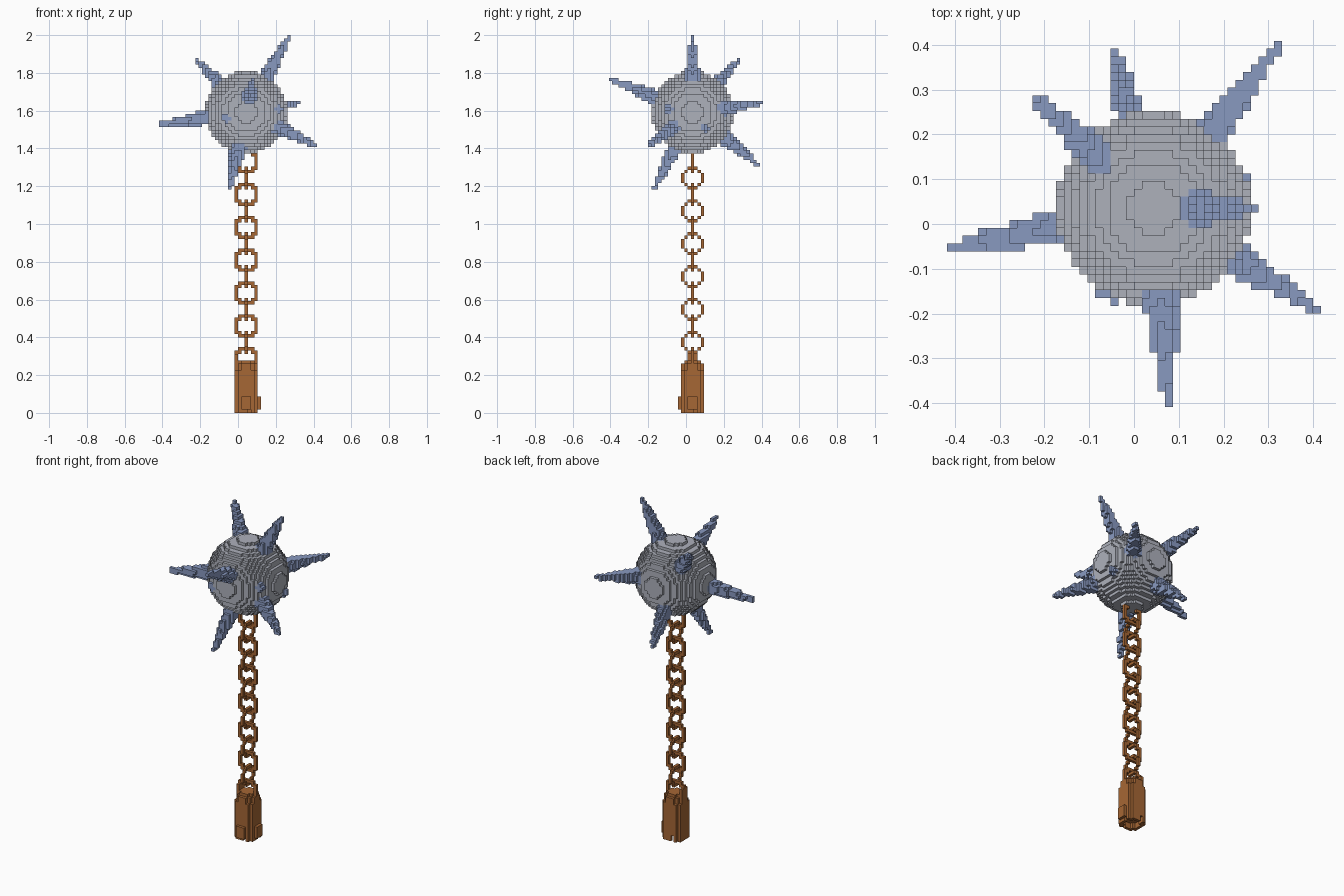
import bpy, bmesh
from math import hypot
from itertools import product
from mathutils import Vector

if "Cube" in bpy.data.objects:
    bpy.data.objects.remove(bpy.data.objects["Cube"], do_unlink=True)

UNIT = 2 / 115                       # edge of one block
ORIGIN = Vector((24, 23.5, 0))       # block coordinates of the world origin
CX, CY, CZ = 26, 25, 91              # block at the centre of the ball
BALL_R = 12.5


def material(name, rgb):
    mat = bpy.data.materials.new(name)
    mat.use_nodes = True
    mat.diffuse_color = (*rgb, 1)
    mat.node_tree.nodes["Principled BSDF"].inputs["Base Color"].default_value = (*rgb, 1)
    return mat


grey = material("stone grey", (0.42, 0.44, 0.50))
blue = material("steel blue", (0.25, 0.32, 0.53))
brown = material("rust brown", (0.38, 0.135, 0.035))

parts = []          # (name, material, blocks)
taken = set()       # every block already used


def add_part(name, mat, cells):
    cells = set(cells) - taken
    taken.update(cells)
    parts.append((name, mat, cells))


def spike_cells(tip, base_r, tip_r):
    """Blocks of a tapering spike that runs from inside the ball to its tip."""
    tip = Vector(tip)
    length, axis = tip.length, tip.normalized()
    root = BALL_R - 3
    cells = {(CX + round(tip.x), CY + round(tip.y), CZ + round(tip.z))}
    for p in product(range(-27, 28), repeat=3):
        p = Vector(p)
        along = p.dot(axis)
        if root <= along <= length + 0.01:
            t = (along - root) / (length - root)
            if (p - axis * along).length <= base_r + (tip_r - base_r) * t:
                cells.add((CX + int(p.x), CY + int(p.y), CZ + int(p.z)))
    return cells


def build(name, mat, cells):
    """Mesh the exposed sides of a set of blocks."""
    bm = bmesh.new()
    verts = {}

    def vert(c):
        if c not in verts:
            verts[c] = bm.verts.new((Vector(c) - ORIGIN) * UNIT)
        return verts[c]

    for cell in sorted(cells):
        for axis, side in product(range(3), (0, 1)):
            neighbour = list(cell)
            neighbour[axis] += 2 * side - 1
            if tuple(neighbour) in taken:
                continue
            ring = []
            for u, w in ((0, 0), (1, 0), (1, 1), (0, 1)):
                c = list(cell)
                c[axis] += side
                c[(axis + 1) % 3] += u
                c[(axis + 2) % 3] += w
                ring.append(vert(tuple(c)))
            bm.faces.new(ring if side else ring[::-1])
    mesh = bpy.data.meshes.new(name)
    bm.to_mesh(mesh)
    bm.free()
    mesh.materials.append(mat)
    bpy.context.collection.objects.link(bpy.data.objects.new(name, mesh))


# Long spikes, as tip offsets from the ball centre
long_tips = [(-26, -5, -3.5), (-15, 14, 16), (13, 0, 23), (16, 21, 3),
             (21, -13, -10), (-5, -11.5, -23), (2, -25, 10), (-5, 20, -16)]
for n, tip in enumerate(long_tips, 1):
    add_part(f"spike_{n}", blue, spike_cells(tip, 2.75, 0.7))

# Short stubs that barely break the surface
for n, tip in enumerate([(-6.4, -11.4, -2), (11.6, 4, -5), (10.6, -8, 1)], 1):
    add_part(f"stub_{n}", blue, spike_cells(tip, 1.5, 1.2))

# Ball
span = range(-12, 13)
add_part("ball", grey, ((CX + x, CY + y, CZ + z) for x, y, z in product(span, repeat=3)
                        if x * x + y * y + z * z <= BALL_R ** 2))

# Handle: hollow foot, solid body, narrower crown
handle = set()
for x, y, k in product(range(-3, 4), range(-3, 4), range(16)):
    r = hypot(x, y)
    outer = 3.7 if k < 13 else 3.3 if k < 15 else 2.5
    notch = k < 2 and (x + 2 * y) % 5 == 0
    if r <= outer and not (k < 2 and r < 2.5) and not notch:
        handle.add((CX + x, CY + y, k))
# Raised lugs around the foot and one ridge on the side
for k, s in product(range(1, 5), (-1, 0, 1)):
    handle.add((CX + 4, CY + s, k))
    handle.add((CX + s, CY - 4, k))
handle.update((CX - 3, CY + s, k) for k in range(18) for s in (-1, 0, 1))
add_part("handle", brown, handle)

# Chain links, turned a quarter each time
for n, k in enumerate(range(16, 77, 5)):
    across = n % 2 == 0
    outer = 3.7 if across else 3.3
    link = set()
    for a, b in product(range(-3, 4), repeat=2):
        if 2.5 < hypot(a, b) <= outer:
            link.add((CX + a, CY, k + b) if across else (CX, CY + a, k + b))
    add_part(f"chain_link_{n + 1}", brown, link)

for part in parts:
    if part[2]:
        build(*part)
